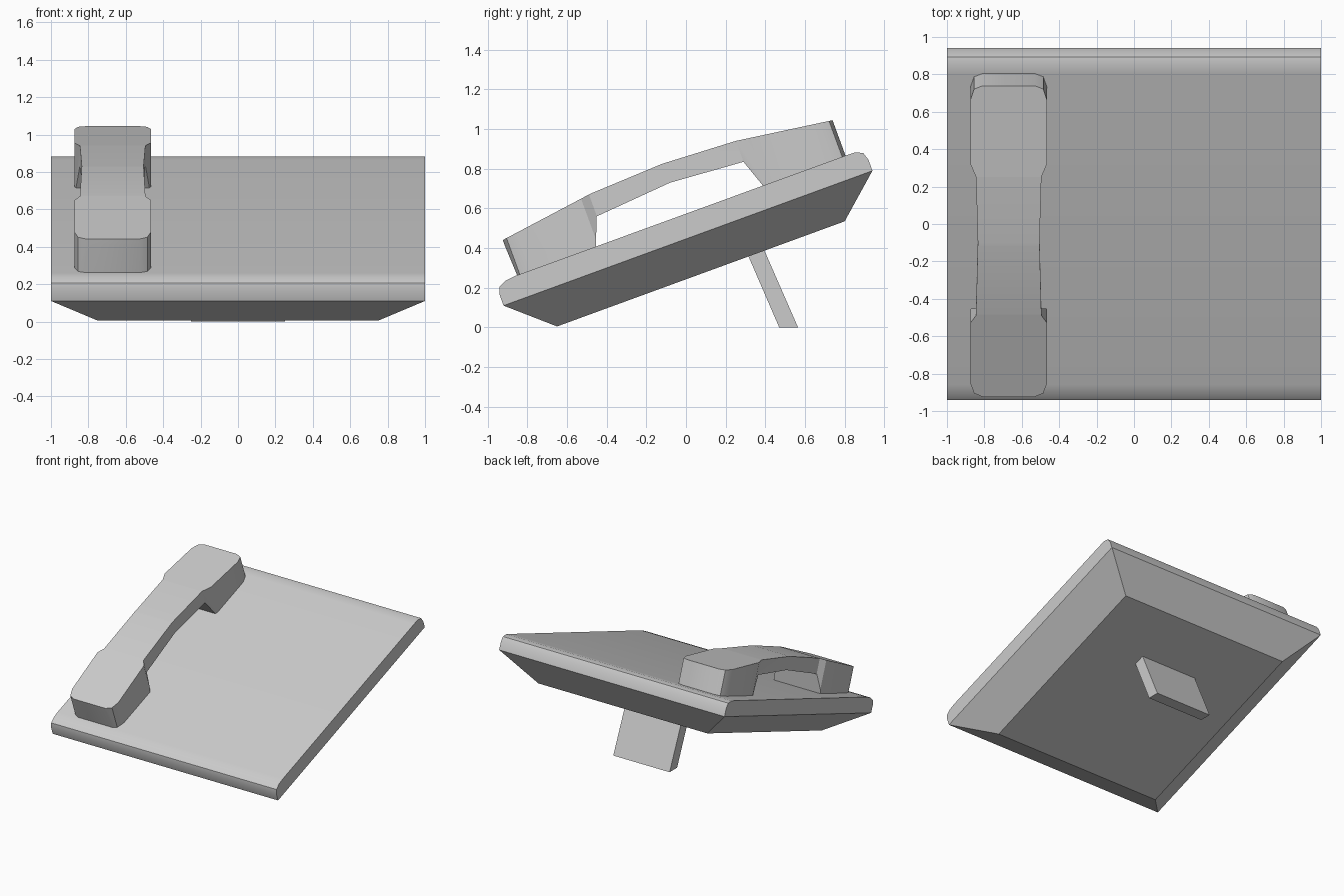
import bpy, bmesh, math
from mathutils import Vector

if "Cube" in bpy.data.objects:
    bpy.data.objects.remove(bpy.data.objects["Cube"], do_unlink=True)

grey = bpy.data.materials.new("plain_grey")
grey.use_nodes = True
colour = (0.6, 0.6, 0.6, 1)
grey.diffuse_color = colour
grey.node_tree.nodes["Principled BSDF"].inputs["Base Color"].default_value = colour

TILT = math.atan(0.366)          # slope of the whole body
SIN, COS = math.sin(TILT), math.cos(TILT)


def loft(name, ring_a, ring_b):
    """Closed solid between two matching rings of points."""
    bm = bmesh.new()
    a = [bm.verts.new(p) for p in ring_a]
    b = [bm.verts.new(p) for p in ring_b]
    bm.faces.new(a)
    bm.faces.new(b[::-1])
    n = len(a)
    for i in range(n):
        bm.faces.new((a[i], a[(i + 1) % n], b[(i + 1) % n], b[i]))
    bmesh.ops.recalc_face_normals(bm, faces=bm.faces)
    mesh = bpy.data.meshes.new(name)
    bm.to_mesh(mesh)
    bm.free()
    mesh.materials.append(grey)
    obj = bpy.data.objects.new(name, mesh)
    bpy.context.collection.objects.link(obj)
    return obj


def side_profile(name, points, x0, x1):
    """Extrude a (y, z) outline across the width."""
    return loft(name, [(x0, y, z) for y, z in points], [(x1, y, z) for y, z in points])


def activate(obj):
    bpy.ops.object.select_all(action="DESELECT")
    obj.select_set(True)
    bpy.context.view_layer.objects.active = obj


def smooth(obj):
    activate(obj)
    bpy.ops.object.shade_smooth_by_angle(angle=math.radians(30))


# Tilted top slab with rounded front and back edges
slab = side_profile("top_slab", [
    (-0.92, 0.11), (-0.94, 0.165), (-0.94, 0.205), (-0.91, 0.236), (-0.86, 0.26),
    (0.80, 0.865), (0.85, 0.882), (0.893, 0.88), (0.92, 0.845), (0.94, 0.79)], -1, 1)
smooth(slab)


# Tapered underside
def rectangle(half, front, back):
    return [(-half, *front), (half, *front), (half, *back), (-half, *back)]


loft("tapered_underside",
     rectangle(1, (-0.92, 0.11), (0.94, 0.79)),
     rectangle(0.75, (-0.65, 0.005), (0.80, 0.535)))

# Rear prop leg
side_profile("prop_leg", [(0.47, 0), (0.565, 0), (0.39, 0.40), (0.31, 0.37)], -0.25, 0.25)

# Handset: arched side outline trimmed by a waisted plan outline
handset = side_profile("handset", [
    (-0.925, 0.44), (-0.48, 0.675), (-0.12, 0.825), (0.25, 0.94), (0.74, 1.045),
    (0.809, 0.855), (0.40, 0.70), (0.29, 0.835), (-0.08, 0.73), (-0.45, 0.56),
    (-0.455, 0.395), (-0.846, 0.25)], -1, -0.3)

half_plan = [(0.14, -0.716), (0.185, -0.695), (0.205, -0.635), (0.205, -0.274),
             (0.175, -0.229), (0.165, 0.19), (0.175, 0.56), (0.205, 0.63),
             (0.205, 0.975), (0.185, 1.035), (0.14, 1.053)]
plan = half_plan + [(-x, u) for x, u in reversed(half_plan)]


def raised(v):
    return [Vector((x - 0.67, u * COS - v * SIN, u * SIN + v * COS)) for x, u in plan]


trimmer = loft("handset_trimmer", raised(0.3), raised(1.2))
trimmer.hide_render = True
trim = handset.modifiers.new("trim", "BOOLEAN")
trim.operation = "INTERSECT"
trim.solver = "EXACT"
trim.object = trimmer
activate(handset)
bpy.ops.object.modifier_apply(modifier=trim.name)
bpy.data.objects.remove(trimmer, do_unlink=True)
smooth(handset)
